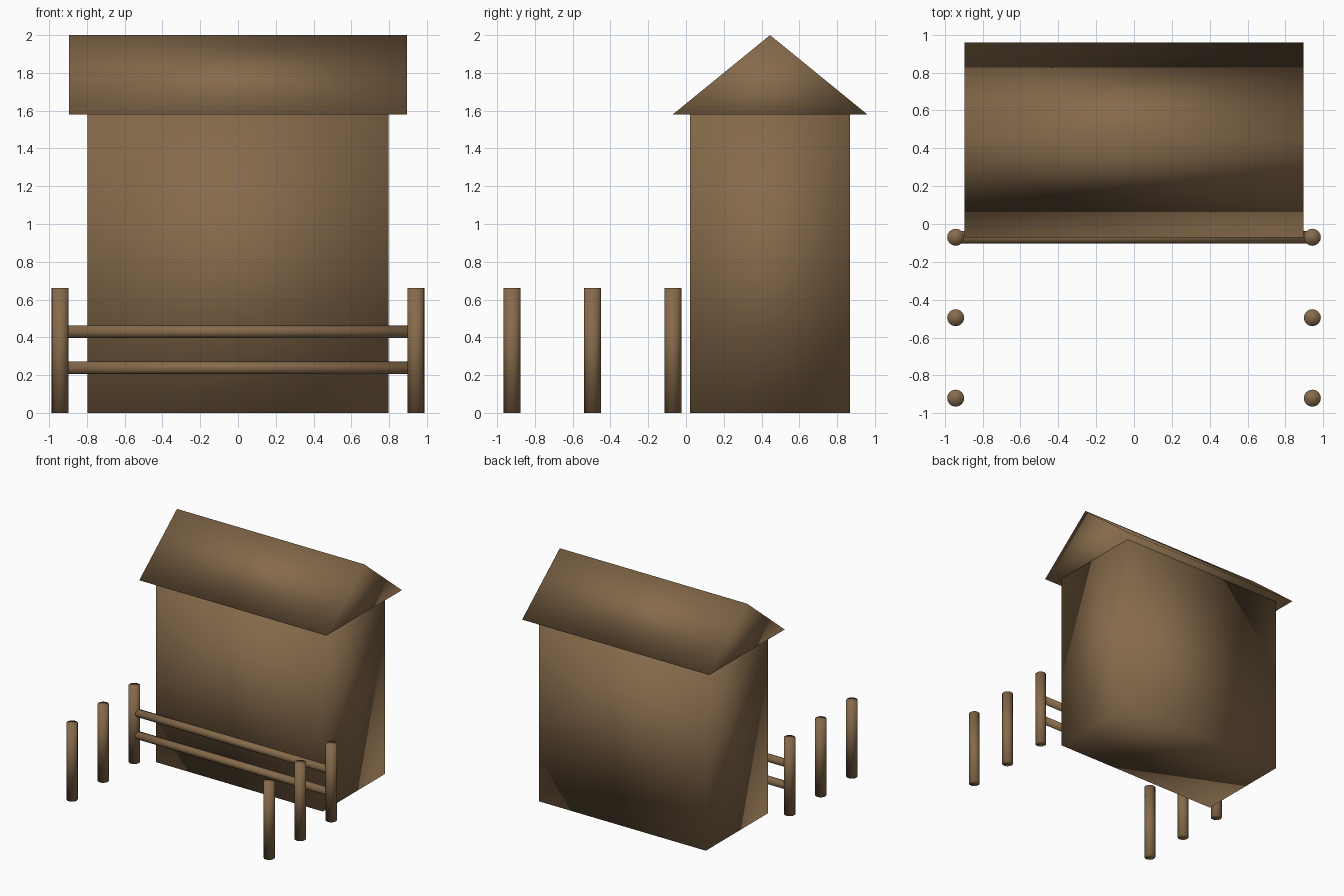
import bpy, bmesh
from math import pi

if "Cube" in bpy.data.objects:
    bpy.data.objects.remove(bpy.data.objects["Cube"])

wood = bpy.data.materials.new("brown_wood")
wood.diffuse_color = (0.24, 0.145, 0.07, 1)
wood.use_nodes = True
wood.node_tree.nodes["Principled BSDF"].inputs["Base Color"].default_value = wood.diffuse_color


def finish(ob, name):
    ob.name = name
    ob.data.materials.append(wood)
    for p in ob.data.polygons:
        p.use_smooth = True


def rod(name, loc, radius, length, rot=(0, 0, 0)):
    bpy.ops.mesh.primitive_cylinder_add(vertices=16, radius=radius, depth=length,
                                        location=loc, rotation=rot)
    finish(bpy.context.object, name)


def extrude_x(name, profile, half):
    """Solid made from a (y, z) profile spanning -half..half in x."""
    bm = bmesh.new()
    face = bm.faces.new([bm.verts.new((-half, y, z)) for y, z in profile])
    out = bmesh.ops.extrude_face_region(bm, geom=[face])
    verts = [v for v in out["geom"] if isinstance(v, bmesh.types.BMVert)]
    bmesh.ops.translate(bm, verts=verts, vec=(2 * half, 0, 0))
    bmesh.ops.recalc_face_normals(bm, faces=bm.faces)
    me = bpy.data.meshes.new(name)
    bm.to_mesh(me)
    bm.free()
    ob = bpy.data.objects.new(name, me)
    bpy.context.collection.objects.link(ob)
    finish(ob, name)


# Shed body and gabled roof
extrude_x("shed_body", [(0.02, 0), (0.867, 0), (0.867, 1.58), (0.02, 1.58)], 0.797)
extrude_x("roof", [(-0.07, 1.58), (0.96, 1.58), (0.445, 2.0)], 0.895)

# Fence posts, three on each side
for side, x in (("left", -0.942), ("right", 0.942)):
    for i, y in enumerate((-0.92, -0.495, -0.07)):
        rod(f"{side}_post_{i + 1}", (x, y, 0.33), 0.045, 0.66)

# Two rails between the rear posts
for name, z in (("lower_rail", 0.238), ("upper_rail", 0.43)):
    rod(name, (0, -0.07, z), 0.033, 1.884, (0, pi / 2, 0))
